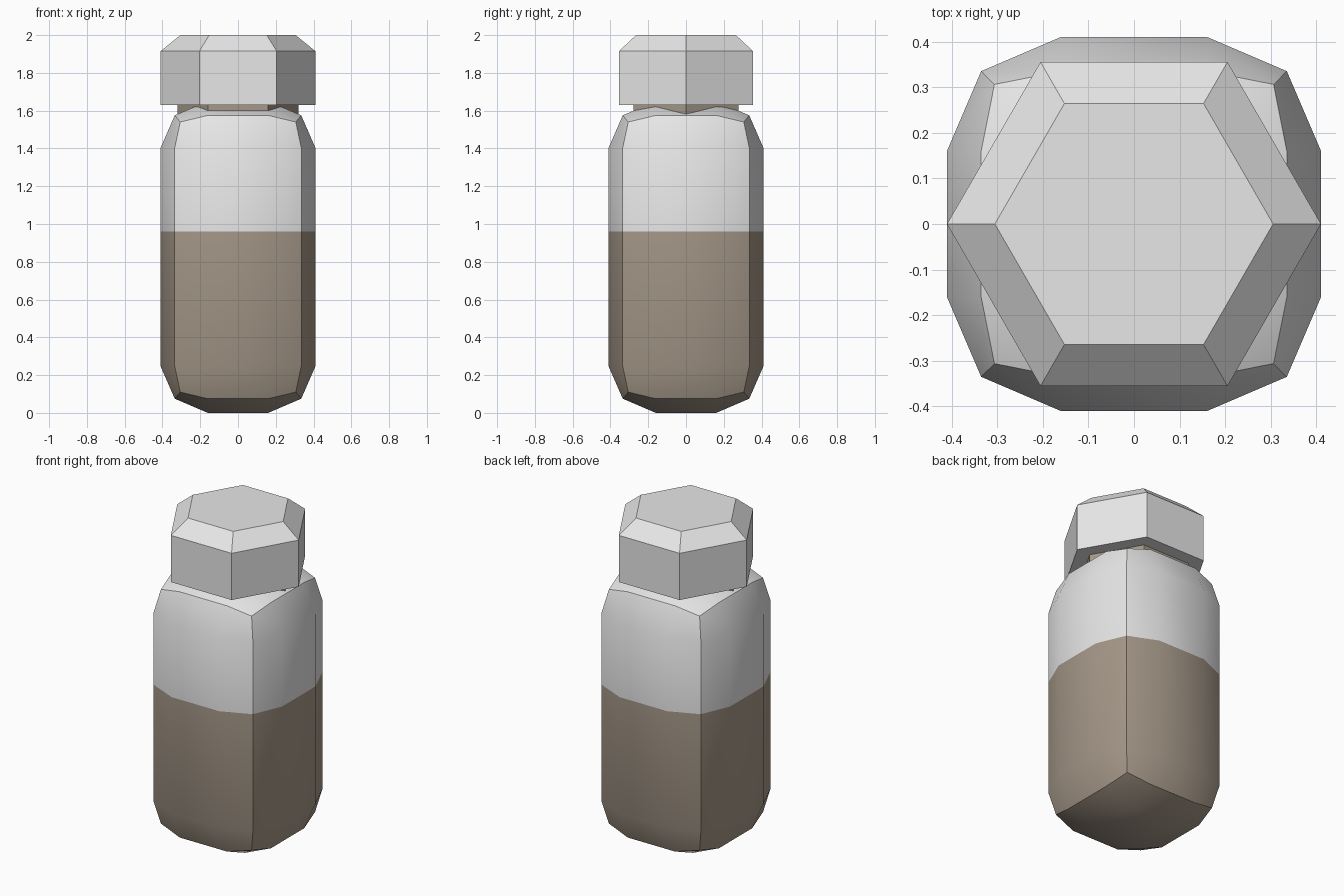
import bpy, bmesh, math
from mathutils import Vector

if "Cube" in bpy.data.objects:
    bpy.data.objects.remove(bpy.data.objects["Cube"])


def material(name, rgb):
    m = bpy.data.materials.new(name)
    m.diffuse_color = (*rgb, 1)
    m.use_nodes = True
    m.node_tree.nodes["Principled BSDF"].inputs["Base Color"].default_value = m.diffuse_color
    return m


WHITE = material("pale grey", (0.8, 0.8, 0.8))
BROWN = material("grey brown", (0.38, 0.315, 0.25))


def make_object(name, bm, mats):
    bmesh.ops.recalc_face_normals(bm, faces=bm.faces[:])
    me = bpy.data.meshes.new(name)
    bm.to_mesh(me)
    bm.free()
    for m in mats:
        me.materials.append(m)
    ob = bpy.data.objects.new(name, me)
    bpy.context.collection.objects.link(ob)
    return ob


def hex_stack(name, rings, mat):
    """Closed six-sided solid through (radius, z) rings, points along x."""
    bm = bmesh.new()
    loops = [[bm.verts.new((r * math.cos(math.radians(60 * i)),
                            r * math.sin(math.radians(60 * i)), z))
              for i in range(6)] for r, z in rings]
    for a, b in zip(loops, loops[1:]):
        for i in range(6):
            j = (i + 1) % 6
            bm.faces.new((a[i], a[j], b[j], b[i]))
    bm.faces.new(loops[0][::-1])
    bm.faces.new(loops[-1])
    return make_object(name, bm, [mat])


# Bottle body: cube with a 3 x 3 grid per side, puffed out, stretched in z
bm = bmesh.new()
bmesh.ops.create_cube(bm, size=2)
bmesh.ops.subdivide_edges(bm, edges=bm.edges[:], cuts=2, use_grid_fill=True)
# offset of an outer coordinate by how many axes are at the cube's limit
OUTER_XY = {1: 0.41, 2: 0.335, 3: 0.306}
OUTER_Z = {1: 0.825, 2: 0.75, 3: 0.715}
for v in bm.verts:
    n = sum(abs(c) > 0.9 for c in v.co)
    new = []
    for axis, c in enumerate(v.co):
        outer, inner = (OUTER_Z[n], 0.578) if axis == 2 else (OUTER_XY[n], 0.16)
        new.append(math.copysign(outer if abs(c) > 0.9 else inner, c))
    v.co = Vector(new) + Vector((0, 0, 0.825))

# Liquid level: cut the wall and colour below it
bmesh.ops.bisect_plane(bm, geom=bm.verts[:] + bm.edges[:] + bm.faces[:],
                       plane_co=(0, 0, 0.96), plane_no=(0, 0, 1))
for f in bm.faces:
    f.material_index = 1 if f.calc_center_median().z < 0.96 else 0
body = make_object("bottle_body", bm, [WHITE, BROWN])
bpy.context.view_layer.objects.active = body
body.select_set(True)
bpy.ops.object.shade_smooth_by_angle(angle=math.radians(32))
body.select_set(False)

# Neck and chamfered cap
hex_stack("bottle_neck", [(0.32, 1.5), (0.32, 1.64)], BROWN)
hex_stack("bottle_cap", [(0.41, 1.63), (0.41, 1.915), (0.305, 2.0)], WHITE)
